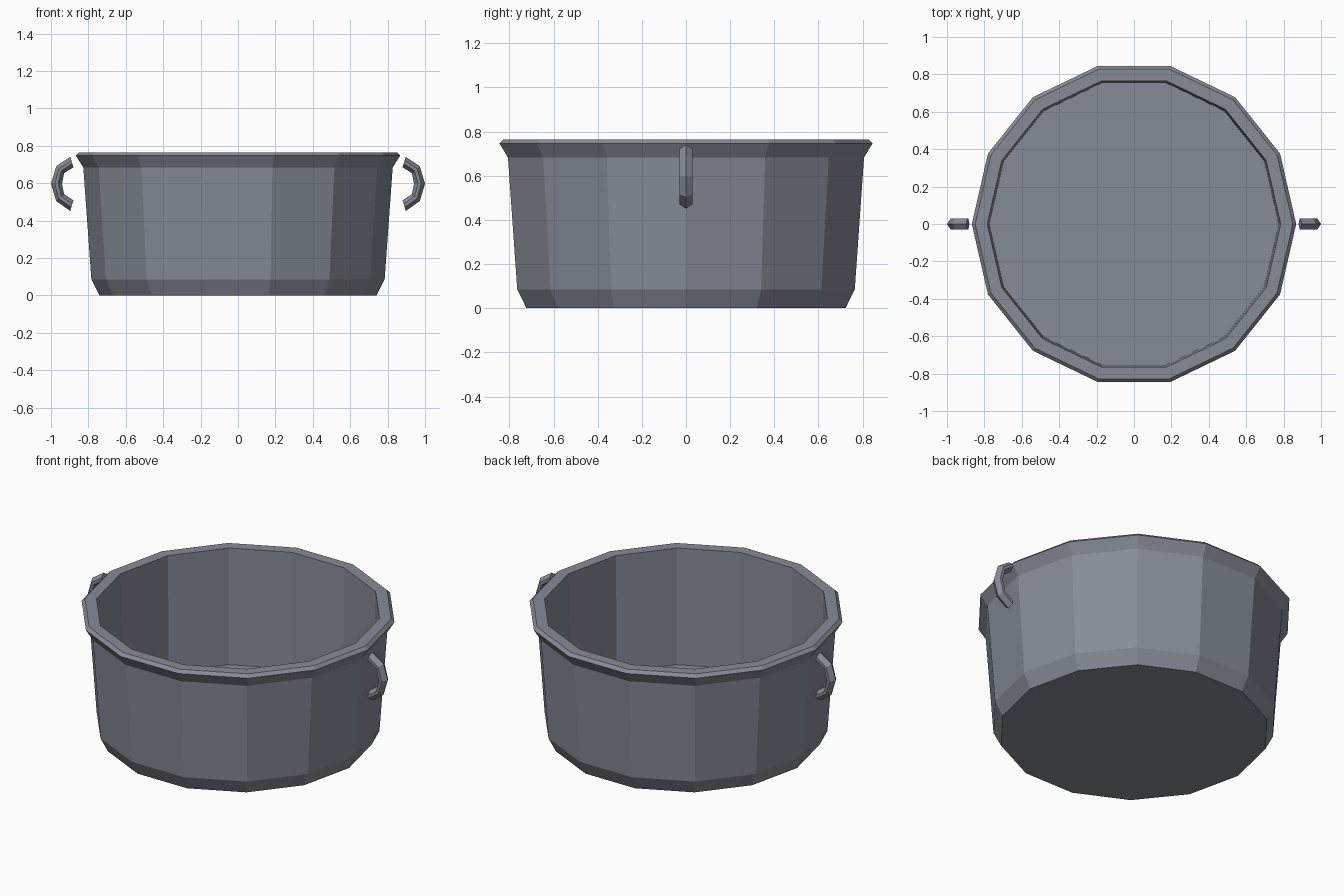
import bpy
import bmesh
from math import cos, sin, tau
from mathutils import Vector

if "Cube" in bpy.data.objects:
    bpy.data.objects.remove(bpy.data.objects["Cube"])

SIDES = 14

# Dark blue-grey metal
metal = bpy.data.materials.new("dark_metal")
metal.diffuse_color = (0.24, 0.26, 0.305, 1)
metal.use_nodes = True
metal.node_tree.nodes["Principled BSDF"].inputs["Base Color"].default_value = metal.diffuse_color


def finish(name, bm):
    bmesh.ops.recalc_face_normals(bm, faces=bm.faces)
    mesh = bpy.data.meshes.new(name)
    bm.to_mesh(mesh)
    bm.free()
    mesh.materials.append(metal)
    obj = bpy.data.objects.new(name, mesh)
    bpy.context.collection.objects.link(obj)
    return obj


def skin(name, rings):
    """Bridge successive vertex rings and cap both ends."""
    bm = bmesh.new()
    loops = [[bm.verts.new(p) for p in ring] for ring in rings]
    n = len(loops[0])
    for a, b in zip(loops, loops[1:]):
        for i in range(n):
            j = (i + 1) % n
            bm.faces.new((a[i], a[j], b[j], b[i]))
    bm.faces.new(loops[0])
    bm.faces.new(loops[-1])
    return finish(name, bm)


# Pot body: outer wall, flared rim, inner wall and floor (radius, height)
profile = [(0.741, 0), (0.784, 0.085), (0.827, 0.683), (0.867, 0.747),
           (0.849, 0.765), (0.784, 0.765), (0.773, 0.066)]
skin("pot_body", [[(r * cos(tau * i / SIDES), r * sin(tau * i / SIDES), z)
                   for i in range(SIDES)] for r, z in profile])

# Handle: outer and inner edge of the C-shaped bar (x, z), six-sided section
outer = [(0.897, 0.741), (0.972, 0.690), (1.0, 0.597), (0.972, 0.504), (0.897, 0.451)]
inner = [(0.880, 0.685), (0.930, 0.653), (0.941, 0.597), (0.930, 0.542), (0.880, 0.508)]
section = [(0, 0), (0.35, 0.03), (0.65, 0.03), (1, 0), (0.65, -0.03), (0.35, -0.03)]
rings = []
for o, i in zip(outer, inner):
    o, i = Vector((o[0], 0, o[1])), Vector((i[0], 0, i[1]))
    rings.append([o.lerp(i, t) + Vector((0, y, 0)) for t, y in section])
handle = skin("side_handles", rings)
handle.modifiers.new("mirror", 'MIRROR').use_axis = (True, False, False)
